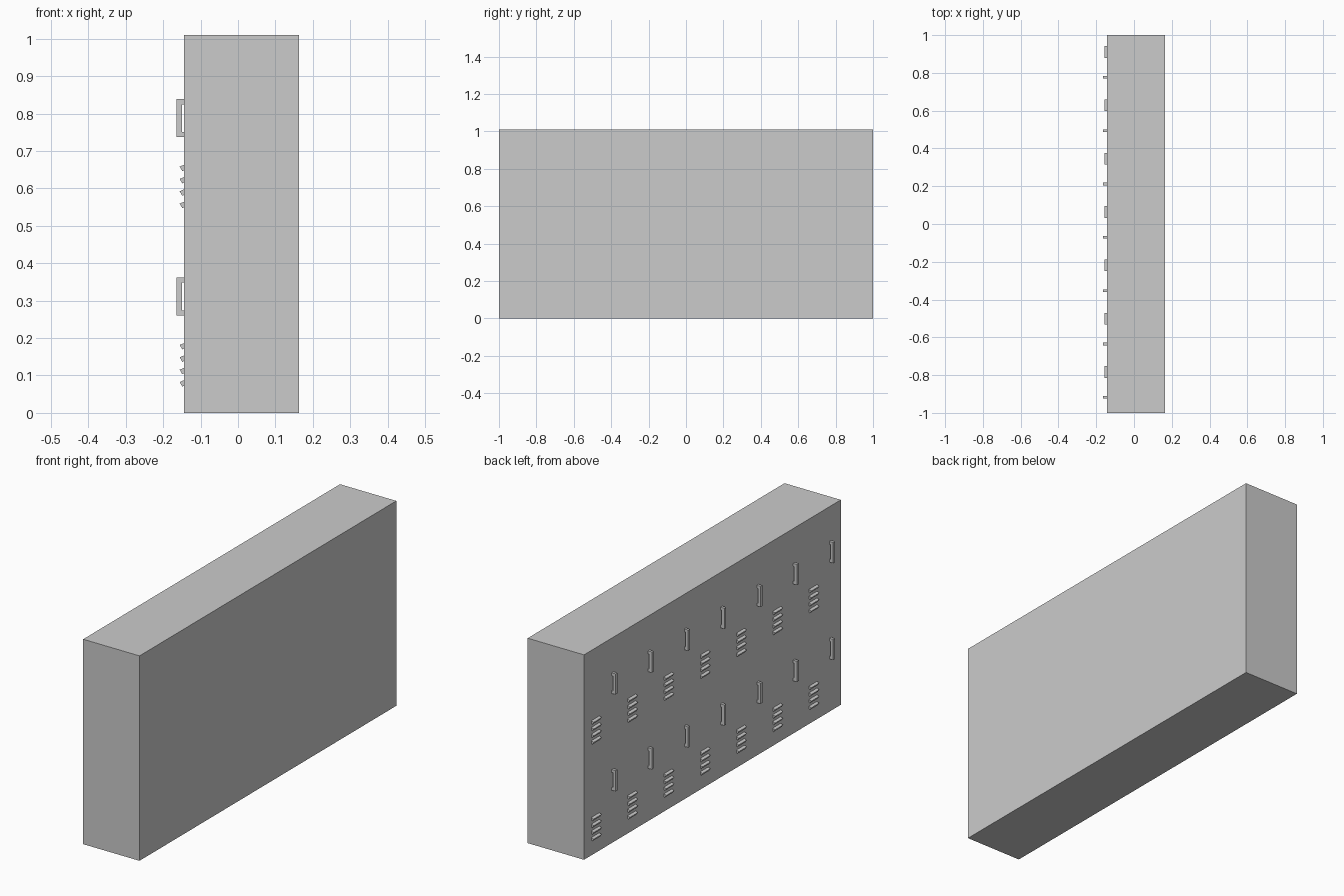
import bpy, bmesh

if "Cube" in bpy.data.objects:
    bpy.data.objects.remove(bpy.data.objects["Cube"])

FACE = -0.144            # x of the door side
BACK = 0.163
TOP = 1.01
PITCH = 0.2825           # column spacing
ROW = 0.477              # tier spacing


def make_object(name, bm):
    bmesh.ops.recalc_face_normals(bm, faces=bm.faces[:])
    mesh = bpy.data.meshes.new(name)
    bm.to_mesh(mesh)
    bm.free()
    obj = bpy.data.objects.new(name, mesh)
    bpy.context.collection.objects.link(obj)
    return obj


def prism(name, profile, y0, y1):
    """Extrude an (x, z) profile from y0 to y1."""
    bm = bmesh.new()
    face = bm.faces.new([bm.verts.new((x, y0, z)) for x, z in profile])
    ext = bmesh.ops.extrude_face_region(bm, geom=[face])
    verts = [g for g in ext["geom"] if isinstance(g, bmesh.types.BMVert)]
    bmesh.ops.translate(bm, verts=verts, vec=(0, y1 - y0, 0))
    return make_object(name, bm)


def array(obj, count, offset):
    mod = obj.modifiers.new("repeat", 'ARRAY')
    mod.count = count
    mod.use_relative_offset = False
    mod.use_constant_offset = True
    mod.constant_offset_displace = offset


def repeat_on_doors(obj):
    array(obj, 2, (0, 0, ROW))
    array(obj, 7, (0, PITCH, 0))


# Locker case with its thin top panel edge
case = [(FACE, 0), (BACK, 0), (BACK, 1.005), (BACK, TOP),
        (FACE, TOP), (FACE, 1.005)]
prism("locker_case", case, -1, 1)

# C-shaped pull handles, one per door
out, inner, root = -0.165, -0.150, FACE + 0.001
z0, z1, lip = 0.260, 0.362, 0.014
handle = prism("door_handle",
               [(root, z0), (out, z0), (out, z1), (root, z1),
                (root, z1 - lip), (inner, z1 - lip),
                (inner, z0 + lip), (root, z0 + lip)], -0.925, -0.911)
repeat_on_doors(handle)

# Tilted vent louvres, four per door
vent = prism("vent_louvre",
             [(FACE + 0.001, 0.088), (-0.156, 0.0825),
              (-0.149, 0.0705), (FACE + 0.001, 0.0735)], -0.815, -0.753)
array(vent, 4, (0, 0, 0.033))
repeat_on_doors(vent)
